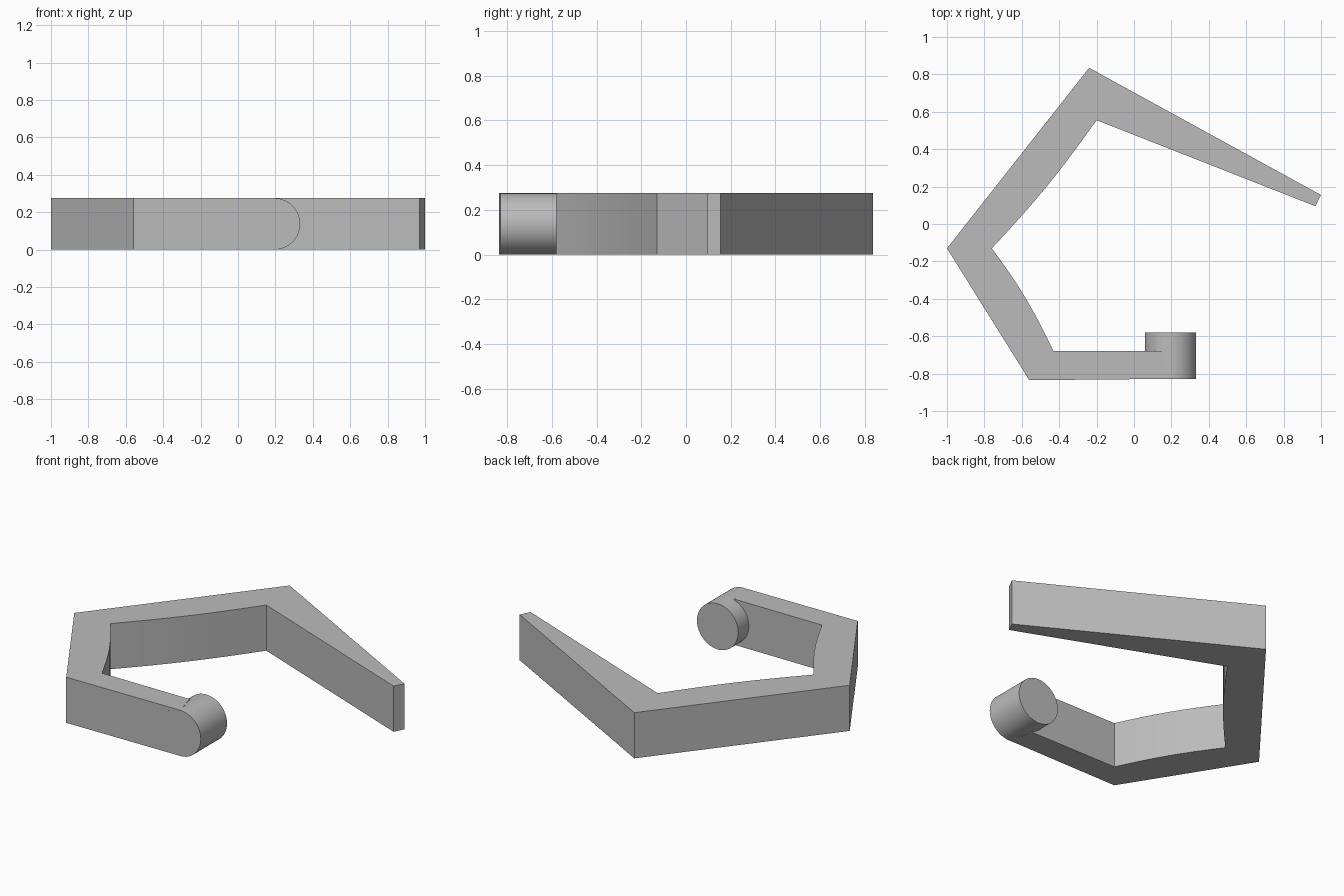
import bpy
import bmesh
import math
from mathutils import Vector

cube = bpy.data.objects.get("Cube")
if cube:
    bpy.data.objects.remove(cube, do_unlink=True)

HEIGHT = 0.275

grey = bpy.data.materials.new("plain grey")
grey.use_nodes = True
colour = (0.5, 0.5, 0.5, 1)
grey.diffuse_color = colour
grey.node_tree.nodes["Principled BSDF"].inputs["Base Color"].default_value = colour


def bowed(start, end, depth, steps=8):
    """Points from start up to (not including) end, bulging to the right."""
    a, b = Vector(start), Vector(end)
    side = Vector(((b - a).y, -(b - a).x)).normalized()
    return [a.lerp(b, i / steps) + side * depth * math.sin(math.pi * i / steps)
            for i in range(steps)]


def finish(obj):
    obj.data.materials.append(grey)
    bpy.ops.object.select_all(action="DESELECT")
    obj.select_set(True)
    bpy.context.view_layer.objects.active = obj
    bpy.ops.object.shade_smooth_by_angle(angle=math.radians(25))


# Hook: flat outline with straight outer sides and softly bowed inner sides
outline = [(0.195, -0.828), (0.155, -0.68)]
outline += reversed(bowed((-0.76, -0.13), (-0.43, -0.68), -0.018)[1:] + [(-0.43, -0.68)])
outline += reversed(bowed((-0.2, 0.555), (-0.76, -0.13), -0.018)[1:] + [(-0.76, -0.13)])
outline += [(-0.2, 0.555), (0.97, 0.095), (1.0, 0.155),
            (-0.24, 0.835), (-1.0, -0.13), (-0.56, -0.835)]

bm = bmesh.new()
base = bm.faces.new([bm.verts.new((p[0], p[1], 0)) for p in outline])
walls = bmesh.ops.extrude_face_region(bm, geom=[base])
top = [v for v in walls["geom"] if isinstance(v, bmesh.types.BMVert)]
bmesh.ops.translate(bm, verts=top, vec=(0, 0, HEIGHT))
bmesh.ops.recalc_face_normals(bm, faces=bm.faces)
mesh = bpy.data.meshes.new("hook")
bm.to_mesh(mesh)
bm.free()
hook = bpy.data.objects.new("hook", mesh)
bpy.context.collection.objects.link(hook)
finish(hook)

# Round peg across the short end
bpy.ops.mesh.primitive_cylinder_add(
    vertices=64, radius=HEIGHT / 2, depth=0.25,
    location=(0.195, -0.704, HEIGHT / 2), rotation=(math.pi / 2, 0, 0))
peg = bpy.context.object
peg.name = "end_peg"
finish(peg)
